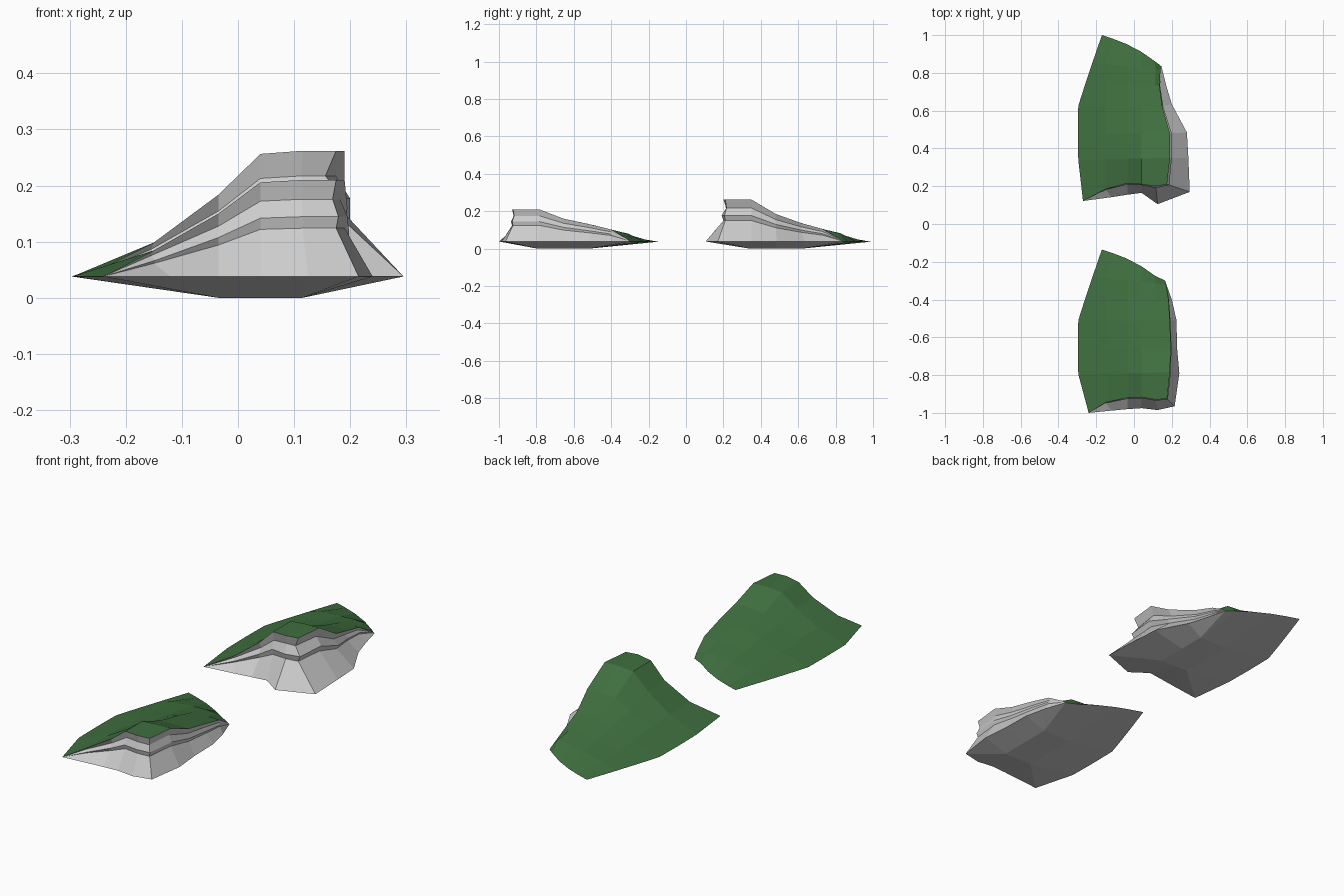
import bpy, bmesh

if "Cube" in bpy.data.objects:
    bpy.data.objects.remove(bpy.data.objects["Cube"])

EDGE_Z = 0.038
COLS = (-0.15, -0.035, 0.04, 0.115)          # inner grid columns
RISE = (0, 0.27, 0.65, 0.975, 1, 1)          # cross-slope height share
SPREAD = (1, 1, 0.85, 0.75, 0.65, 0.5)       # rear rows are broader humps
BACK = ((-0.17, 0.865), (-0.11, 0.845), (-0.04, 0.818), (0.04, 0.776), (0.11, 0.727))

green = bpy.data.materials.new("grass_green")
green.diffuse_color = (0.05, 0.16, 0.05, 1)
green.use_nodes = True
green.node_tree.nodes["Principled BSDF"].inputs["Base Color"].default_value = green.diffuse_color


def make_object(name, bm, mat=None):
    bmesh.ops.remove_doubles(bm, verts=bm.verts, dist=0.0005)
    mesh = bpy.data.meshes.new(name)
    bm.to_mesh(mesh)
    bm.free()
    if mat:
        mesh.materials.append(mat)
    obj = bpy.data.objects.new(name, mesh)
    bpy.context.collection.objects.link(obj)
    return obj


def bands(bm, rings, closed=False):
    # rings run from top to bottom, counter-clockwise seen from above
    vs = [[bm.verts.new(p) for p in ring] for ring in rings]
    n = len(vs[0])
    for up, low in zip(vs, vs[1:]):
        for i in range(n if closed else n - 1):
            j = (i + 1) % n
            bm.faces.new((low[i], low[j], up[j], up[i]))
    return vs


def clamp(v, a, b):
    return max(a, min(b, v))


def hill(name, y0, heights, front, left, right, base, back_right):
    # grass height grid: front row, sloping rows, back outline
    rows = [[(x, y + y0, EDGE_Z + (heights[0] - EDGE_Z) * f)
             for (x, y), f in zip(front, RISE)]]
    for r in range(1, 6):
        (lx, ly), (rx, ry) = left[r - 1], right[r - 1]
        row = []
        for c, x in enumerate((lx, *COLS, rx)):
            t = (x - lx) / (rx - lx)
            f = RISE[c] ** SPREAD[r]
            if r == 5 and c == 5:
                f = 0.4
            if c == 4:
                x = min(x, rx - 0.025)
            row.append((x, ly + (ry - ly) * t + y0, EDGE_Z + (heights[r] - EDGE_Z) * f))
        rows.append(row)
    rows.append([(x, y + y0, EDGE_Z) for x, y in (*BACK, back_right)])

    bm = bmesh.new()
    bands(bm, rows[::-1])
    make_object(name + "_grass", bm, green)

    # cliff wall: rim, undercut, ledge, foot
    rim = rows[0] + [row[-1] for row in rows[1:]]
    foot = [(x, y + y0, EDGE_Z) for x, y in base]

    def ring(out, share):
        return [(a[0] + (b[0] - a[0]) * out, a[1] + (b[1] - a[1]) * out,
                 EDGE_Z + (a[2] - EDGE_Z) * share) for a, b in zip(rim, foot)]

    bm = bmesh.new()
    bands(bm, [rim, ring(-0.16, 0.8), ring(0.1, 0.62), ring(0.0, 0.5), foot])

    # shallow tapered underside
    loop = foot + rows[-1][-2::-1] + [row[0] for row in rows[-2:0:-1]]
    floor = [(clamp(x, -0.035, 0.115), clamp(y, y0 + 0.205, y0 + 0.485), 0)
             for x, y, z in loop]
    bands(bm, [loop, floor], True)
    corners = ((-0.035, 0.205), (-0.035, 0.485), (0.115, 0.485), (0.115, 0.205))
    bm.faces.new([bm.verts.new((x, y + y0, 0)) for x, y in corners])
    make_object(name + "_rock", bm)


LEFT = ((-0.295, 0.205), (-0.297, 0.345), (-0.295, 0.49), (-0.26, 0.6), (-0.22, 0.72))

# taller hill at the back
hill("tall_hill", 0.135, (0.262, 0.262, 0.185, 0.135, 0.105, 0.083),
     front=((-0.27, -0.013), (-0.15, 0.05), (-0.035, 0.08), (0.04, 0.075),
            (0.115, 0.065), (0.175, 0.075)),
     left=LEFT,
     right=((0.19, 0.215), (0.19, 0.345), (0.15, 0.485), (0.135, 0.595), (0.14, 0.68)),
     base=((-0.27, -0.013), (-0.12, 0.007), (-0.035, 0.02), (0.04, 0.03),
           (0.125, -0.03), (0.295, 0.035), (0.288, 0.215), (0.28, 0.35),
           (0.2, 0.5), (0.17, 0.6), (0.15, 0.68), (0.145, 0.7)),
     back_right=(0.145, 0.7))

# lower hill at the front
hill("low_hill", -1.0, (0.21, 0.21, 0.16, 0.13, 0.102, 0.08),
     front=((-0.24, 0), (-0.15, 0.055), (-0.035, 0.08), (0.04, 0.083),
            (0.115, 0.07), (0.175, 0.075)),
     left=LEFT,
     right=((0.19, 0.215), (0.195, 0.345), (0.19, 0.485), (0.183, 0.6), (0.17, 0.68)),
     base=((-0.24, 0), (-0.12, 0.012), (-0.035, 0.02), (0.04, 0.025),
           (0.125, 0.015), (0.215, 0.035), (0.24, 0.21), (0.228, 0.345),
           (0.225, 0.49), (0.2, 0.6), (0.175, 0.67), (0.165, 0.7)),
     back_right=(0.165, 0.7))
